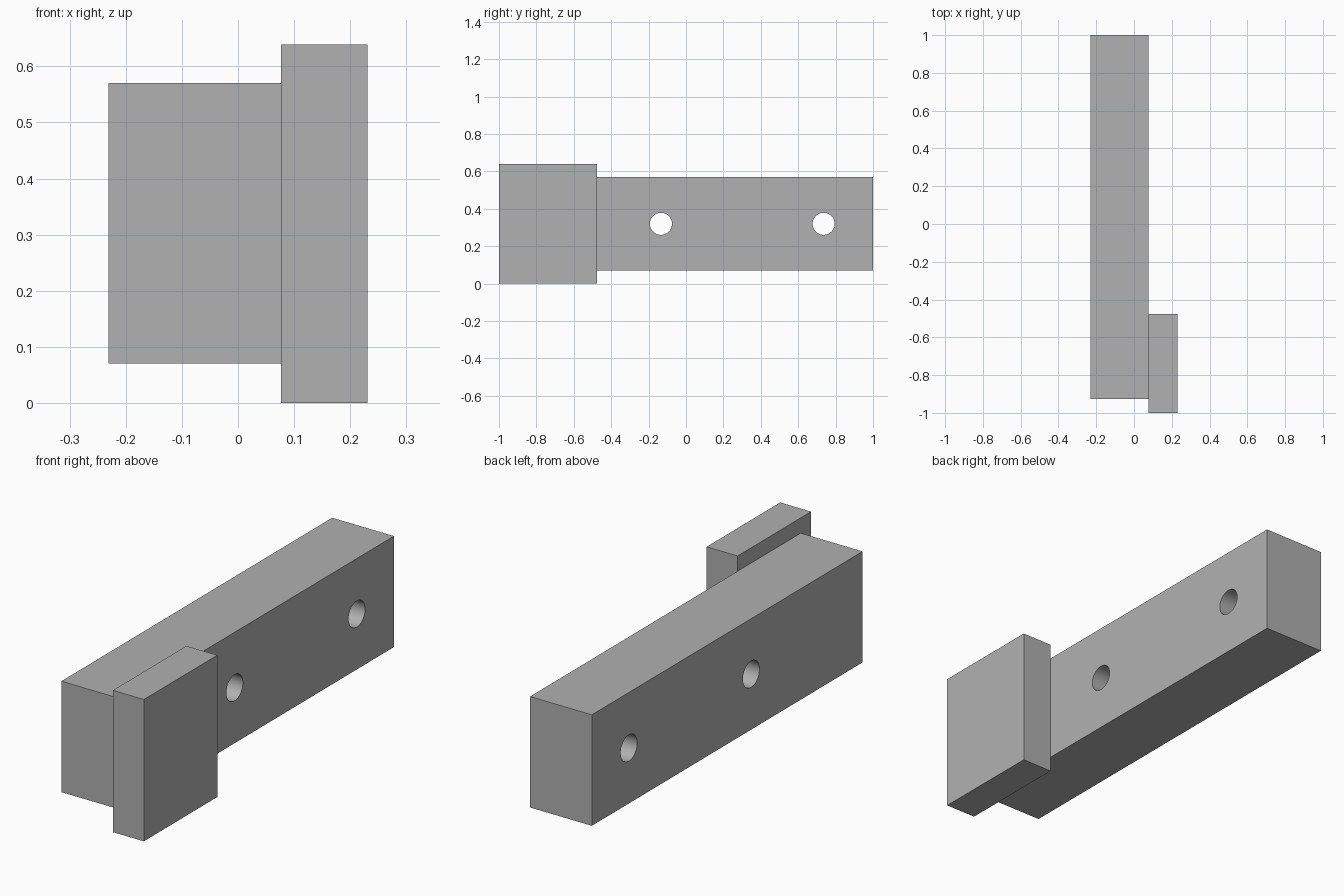
import bpy
import math

cube = bpy.data.objects.get("Cube")
if cube:
    bpy.data.objects.remove(cube, do_unlink=True)

# Single plain grey
grey = bpy.data.materials.new("plain_grey")
grey.use_nodes = True
colour = (0.44, 0.44, 0.44, 1)
grey.diffuse_color = colour
for node in grey.node_tree.nodes:
    if node.type == 'BSDF_PRINCIPLED':
        node.inputs["Base Color"].default_value = colour


def block(name, low, high):
    """Box between two opposite corners."""
    centre = [(a + b) / 2 for a, b in zip(low, high)]
    bpy.ops.mesh.primitive_cube_add(size=1, location=centre)
    obj = bpy.context.object
    obj.name = name
    obj.scale = [b - a for a, b in zip(low, high)]
    bpy.ops.object.transform_apply(location=False, rotation=False, scale=True)
    obj.data.materials.append(grey)
    return obj


def drill(target, y, z, radius):
    """Round hole through the target along x."""
    bpy.ops.mesh.primitive_cylinder_add(
        vertices=48, radius=radius, depth=1,
        location=(target.location.x, y, z), rotation=(0, math.pi / 2, 0))
    cutter = bpy.context.object
    cutter.name = "hole_cutter"
    cutter.data.materials.append(grey)
    mod = target.modifiers.new("hole", 'BOOLEAN')
    mod.operation = 'DIFFERENCE'
    mod.solver = 'EXACT'
    mod.object = cutter
    bpy.context.view_layer.objects.active = target
    bpy.ops.object.modifier_apply(modifier=mod.name)
    bpy.data.objects.remove(cutter, do_unlink=True)


# Long bar with two bolt holes
bar = block("mounting_bar", (-0.231, -0.927, 0.07), (0.077, 1, 0.57))
for hole_y in (-0.134, 0.736):
    drill(bar, hole_y, 0.32, 0.059)

# Taller end plate on the left side, overhanging the front
block("end_plate", (0.077, -1, 0), (0.231, -0.477, 0.639))

# Smooth hole walls, crisp block edges
bpy.ops.object.select_all(action='DESELECT')
bar.select_set(True)
bpy.context.view_layer.objects.active = bar
bpy.ops.object.shade_smooth_by_angle(angle=math.radians(30))
